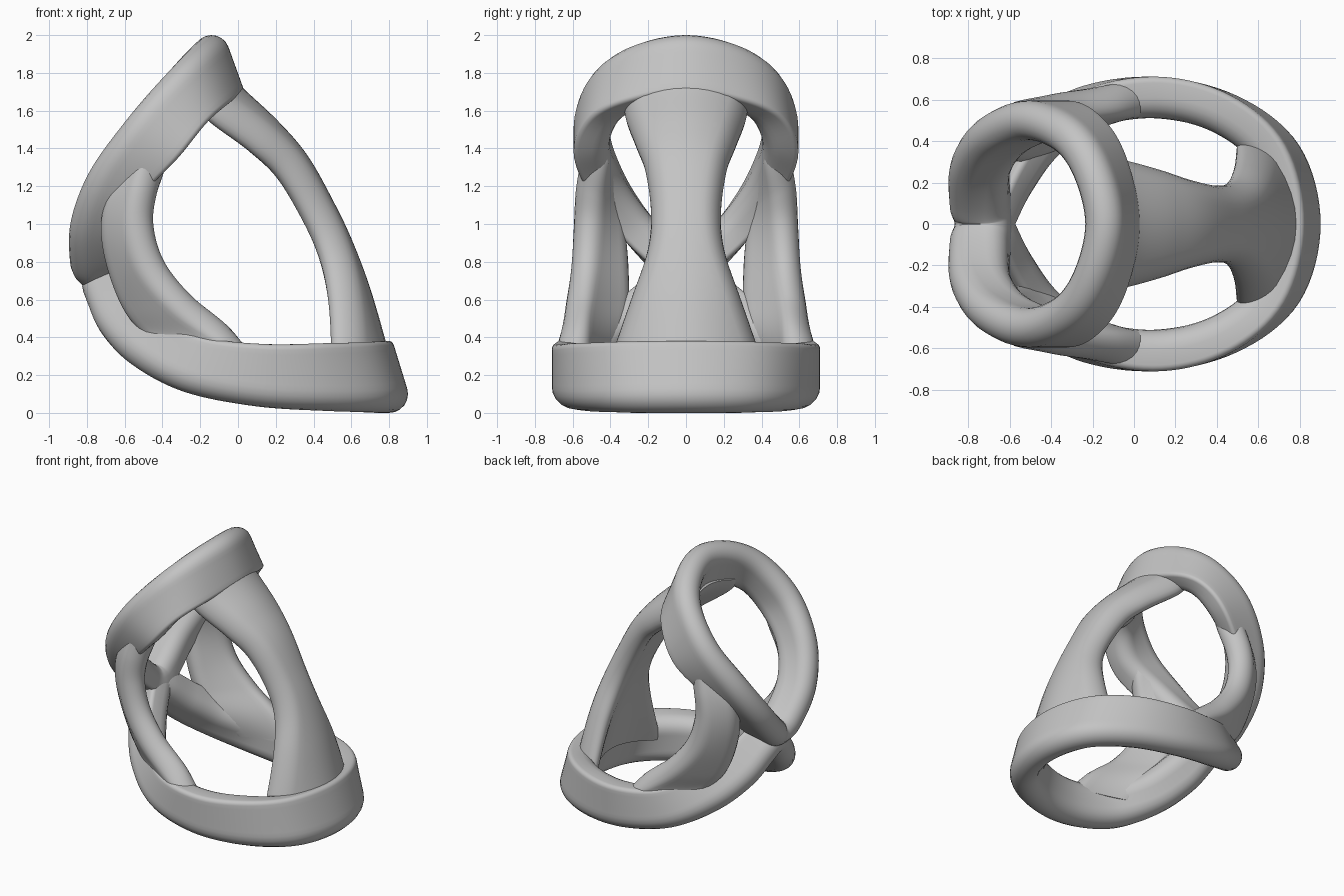
import bpy, bmesh, math
from mathutils import Vector

cube = bpy.data.objects.get("Cube")
if cube:
    bpy.data.objects.remove(cube, do_unlink=True)

grey = bpy.data.materials.new("plain grey")
grey.use_nodes = True
grey.diffuse_color = (0.55, 0.55, 0.55, 1)
grey.node_tree.nodes["Principled BSDF"].inputs["Base Color"].default_value = (0.55, 0.55, 0.55, 1)

STEPS = 8


def smooth_path(points, mirrored):
    """Catmull-Rom samples (position, tangent) through the points."""
    p = [Vector(q) for q in points]
    flip = Vector((1, -1, 1))
    if mirrored:
        p = [p[1] * flip] + p + [p[-2] * flip]
    else:
        p = [2 * p[0] - p[1]] + p + [2 * p[-1] - p[-2]]
    out = []
    for i in range(1, len(p) - 2):
        a, b, c, d = p[i - 1:i + 3]
        last = i == len(p) - 3
        for s in range(STEPS + last):
            t = s / STEPS
            pos = 0.5 * (2 * b + (c - a) * t + (2 * a - 5 * b + 4 * c - d) * t ** 2
                         + (3 * b - a - 3 * c + d) * t ** 3)
            tan = 0.5 * ((c - a) + 2 * (2 * a - 5 * b + 4 * c - d) * t
                         + 3 * (3 * b - a - 3 * c + d) * t ** 2)
            out.append((pos, tan))
    return out


def section(r, end, corner):
    """Rounded band outline as (thickness, along) pairs."""
    arc = [i / 10 for i in range(11)]
    pts = [(r * math.cos(math.pi * t), -r * math.sin(math.pi * t)) for t in arc]
    pts += [(-r, (end - r) * i / 8) for i in range(1, 8)]
    quarter = [math.pi / 2 * t for t in arc[::2]]
    pts += [(-r * math.cos(q), end - r + r * math.sin(q)) for q in quarter]
    pts += [(r - corner + corner * math.sin(q), end - corner + corner * math.cos(q))
            for q in quarter[(corner == r):]]
    top = end - corner
    pts += [(r, top * (1 - i / 8)) for i in range(1, 8)]
    return pts


def band(name, rail_a, rail_b, r, corner=None, ring=False, side=1, bulge=0, mirror=True):
    """Loft a rounded band whose section spans from rail_a to rail_b."""
    bm = bmesh.new()
    loops = []
    for (a, ta), (b, tb) in zip(smooth_path(rail_a, ring), smooth_path(rail_b, ring)):
        along = b - a
        length = along.length
        along.normalize()
        n = (ta + tb).cross(along).normalized() * side
        end = length if ring else length + r
        loop = []
        for u, v in section(r, end, corner or r):
            sag = bulge * (v - length / 2) ** 2
            loop.append(bm.verts.new(a + along * v + n * (u - sag)))
        loops.append(loop)
    for l0, l1 in zip(loops, loops[1:]):
        for i in range(len(l0)):
            j = (i + 1) % len(l0)
            bm.faces.new((l0[i], l0[j], l1[j], l1[i]))
    if not ring:
        bm.faces.new(loops[0])
        bm.faces.new(loops[-1][::-1])
    else:
        for v in loops[0] + loops[-1]:
            v.co.y = 0
    bmesh.ops.recalc_face_normals(bm, faces=bm.faces)
    # An open half ring needs its outward side checked against its own middle
    if ring:
        mid = loops[len(loops) // 2]
        centre = sum((v.co for v in mid), Vector()) / len(mid)
        f = mid[0].link_faces[0]
        if f.normal.dot(f.calc_center_median() - centre) < 0:
            bmesh.ops.reverse_faces(bm, faces=bm.faces)
    mesh = bpy.data.meshes.new(name)
    bm.to_mesh(mesh)
    bm.free()
    mesh.materials.append(grey)
    obj = bpy.data.objects.new(name, mesh)
    bpy.context.collection.objects.link(obj)
    bpy.ops.object.select_all(action="DESELECT")
    obj.select_set(True)
    bpy.context.view_layer.objects.active = obj
    bpy.ops.object.shade_smooth_by_angle(angle=math.radians(40))
    if mirror:
        mod = obj.modifiers.new("Mirror", "MIRROR")
        mod.use_axis = (False, True, False)
        mod.merge_threshold = 0.002


def ring_rails(rows):
    """Rows hold a rim point and the x, z offset to the far edge."""
    rim = [(x, y, z) for x, y, z, dx, dz in rows]
    edge = [(x + dx, y, z + dz) for x, y, z, dx, dz in rows]
    return rim, edge


# Upper tilted ring
rim, edge = ring_rails([
    (-.14, 0, 1.905, .085, -.235), (-.2, .26, 1.85, .1, -.23), (-.32, .43, 1.72, .14, -.19),
    (-.51, .5, 1.5, .21, -.13), (-.695, .425, 1.25, .21, -.06), (-.79, .28, 1.01, .2, -.01),
    (-.795, .1, .81, .19, .03), (-.77, 0, .755, .17, .05)])
band("upper_ring", rim, edge, 0.095, corner=0.025, ring=True, side=-1)

# Lower ring
rim, edge = ring_rails([
    (.80, 0, .1, -.08, .26), (.71, .33, .1, -.07, .26), (.45, .53, .11, -.03, .255),
    (.1, .61, .135, .03, .23), (-.25, .56, .205, .08, .19), (-.5, .4, .335, .13, .15),
    (-.645, .22, .485, .15, .13), (-.71, .07, .63, .14, .11), (-.725, 0, .675, .13, .1)])
band("lower_ring", rim, edge, 0.1, corner=0.03, ring=True)

# Wide waisted strut
spine = [(-.11, 1.76, .31), (-.05, 1.67, .325), (.145, 1.485, .27), (.295, 1.31, .215),
         (.43, 1.07, .185), (.525, .87, .205), (.615, .63, .29), (.7, .34, .395),
         (.72, .27, .41)]
R = 0.09
band("waisted_strut", [(x, R - w, z) for x, z, w in spine],
     [(x, w - R, z) for x, z, w in spine], R, bulge=1.1, mirror=False)

# Pair of side struts
band("side_struts",
     [(-.45, .485, 1.34), (-.52, .505, 1.15), (-.54, .51, .97), (-.48, .525, .77),
      (-.33, .56, .58), (-.13, .595, .42), (.0, .61, .29)],
     [(-.57, .44, 1.23), (-.635, .42, 1.08), (-.64, .41, .93), (-.6, .4, .75),
      (-.53, .4, .57), (-.43, .43, .43), (-.3, .52, .28)],
     R, bulge=0.4)
